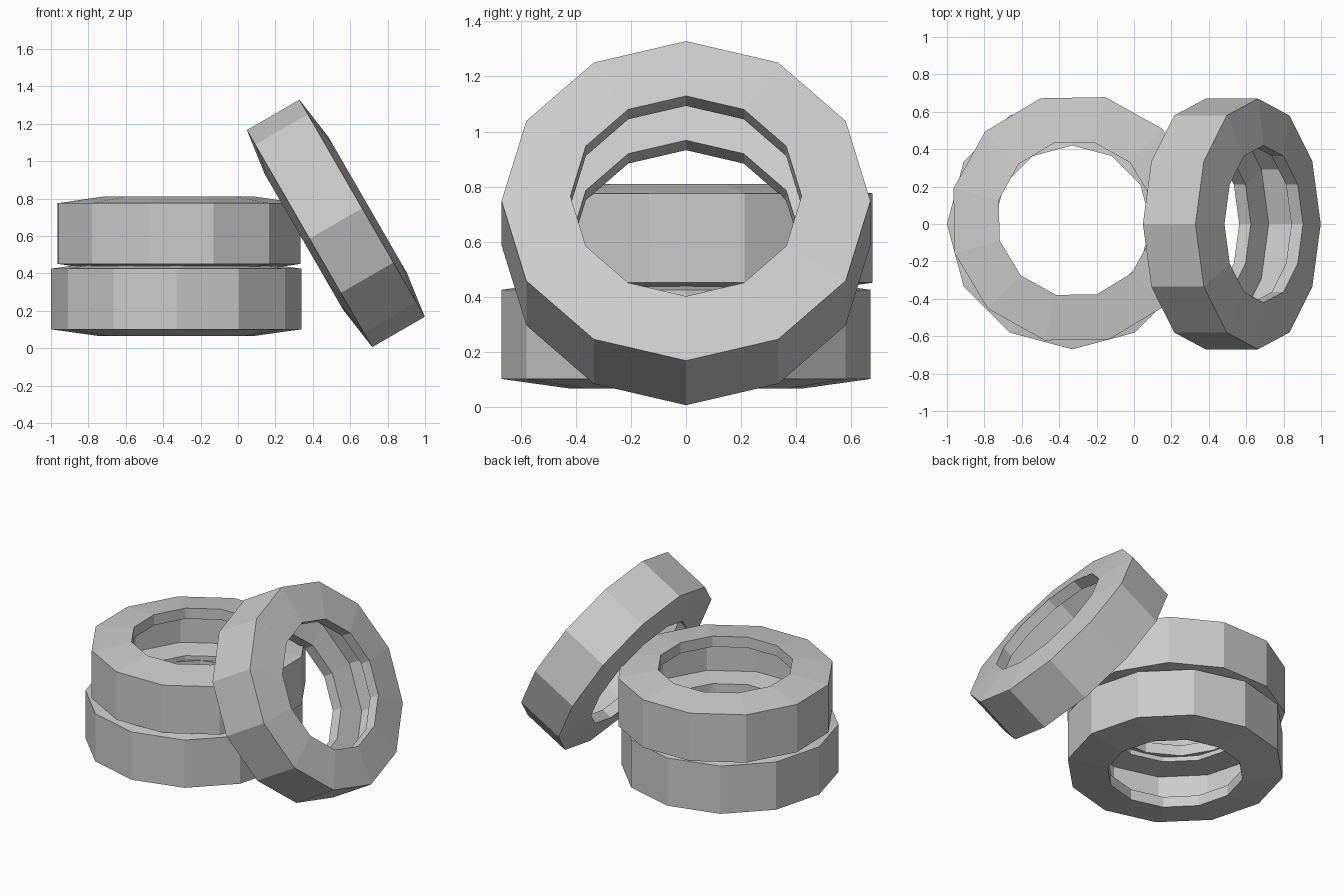
import bpy, bmesh
from math import cos, sin, pi, radians

if "Cube" in bpy.data.objects:
    bpy.data.objects.remove(bpy.data.objects["Cube"])

SIDES = 12
# Closed cross-section (radius, height): tread, bulging sidewalls, rim lips, hollow inside
PROFILE = [(0.67, -0.162), (0.67, 0.162), (0.42, 0.197), (0.42, 0.125),
           (0.585, 0.11), (0.585, -0.11), (0.42, -0.125), (0.42, -0.197)]


def tyre(name, location, tilt=0, spin=0):
    bm = bmesh.new()
    rings = []
    for i in range(SIDES):
        a = 2 * pi * i / SIDES + radians(spin)
        rings.append([bm.verts.new((r * cos(a), r * sin(a), h)) for r, h in PROFILE])
    n = len(PROFILE)
    for i in range(SIDES):
        here, there = rings[i], rings[(i + 1) % SIDES]
        for j in range(n):
            k = (j + 1) % n
            bm.faces.new((here[j], there[j], there[k], here[k]))
    bmesh.ops.recalc_face_normals(bm, faces=bm.faces)
    mesh = bpy.data.meshes.new(name)
    bm.to_mesh(mesh)
    bm.free()
    obj = bpy.data.objects.new(name, mesh)
    obj.location = location
    obj.rotation_euler = (0, radians(tilt), 0)
    bpy.context.collection.objects.link(obj)
    return obj


# Two stacked tyres and one leaning against them
tyre("lower_tyre", (-0.33, 0, 0.263))
tyre("upper_tyre", (-0.315, 0.028, 0.613), spin=16)
tyre("leaning_tyre", (0.523, 0, 0.667), tilt=60)
